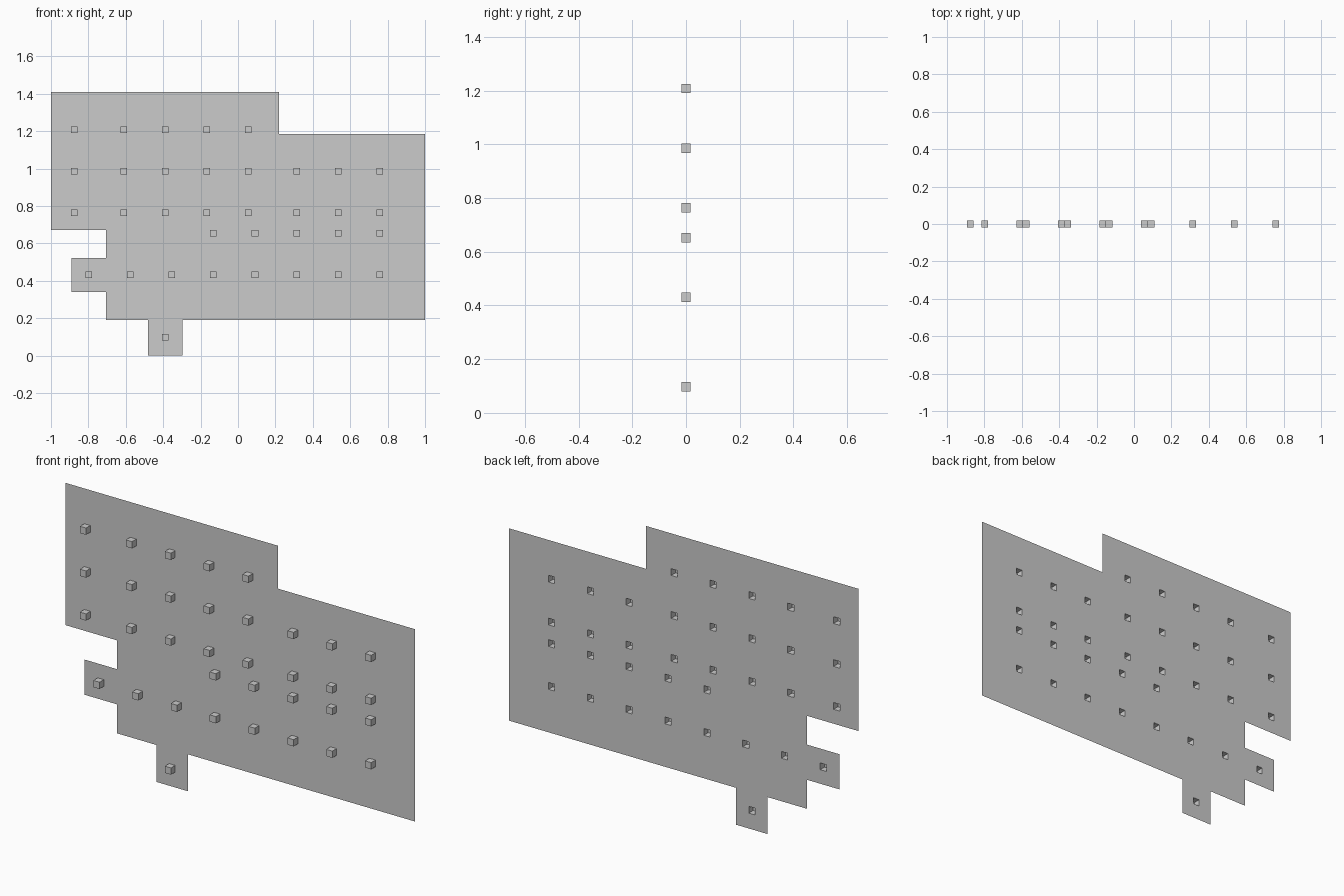
import bpy, bmesh

if "Cube" in bpy.data.objects:
    bpy.data.objects.remove(bpy.data.objects["Cube"])

D = 0.0175  # half size of a stud, also the sheet's y position

# Panel made of overlapping rectangles (x0, x1, z0, z1)
rects = [(-1, 0.218, 0.672, 1.408), (-0.705, 1, 0.191, 1.186),
         (-0.891, -0.705, 0.341, 0.523), (-0.48, -0.298, 0, 0.191)]

# Stud centres, row by row
left = [-0.875, -0.612, -0.389, -0.167, 0.055]
right = [0.313, 0.535, 0.757]
low = [-0.798, -0.576, -0.354, -0.132, 0.091]
rows = {1.208: left, 0.986: left + right, 0.764: left + right,
        0.653: low[3:] + right, 0.431: low + right, 0.097: [-0.389]}
studs = [(x, z) for z, xs in rows.items() for x in xs]

# Grid lines through every panel and stud edge
xs = sorted({v for r in rects for v in r[:2]} | {round(x + s, 4) for x, _ in studs for s in (-D, D)})
zs = sorted({v for r in rects for v in r[2:]} | {round(z + s, 4) for _, z in studs for s in (-D, D)})

bm = bmesh.new()
verts = {}


def vert(x, y, z):
    key = (x, y, z)
    if key not in verts:
        verts[key] = bm.verts.new(key)
    return verts[key]


for x0, x1 in zip(xs, xs[1:]):
    for z0, z1 in zip(zs, zs[1:]):
        cx, cz = (x0 + x1) / 2, (z0 + z1) / 2
        if not any(a < cx < b and c < cz < d for a, b, c, d in rects):
            continue
        # Leave an opening in the sheet behind each stud
        if any(abs(cx - x) < D and abs(cz - z) < D for x, z in studs):
            continue
        bm.faces.new([vert(x0, D, z0), vert(x1, D, z0), vert(x1, D, z1), vert(x0, D, z1)])

# Studs: hollow boxes pushed out to the front, open at the back
for x, z in studs:
    ring = [(round(x + i * D, 4), round(z + j * D, 4)) for i, j in ((-1, -1), (1, -1), (1, 1), (-1, 1))]
    back = [vert(a, D, b) for a, b in ring]
    front = [vert(a, -D, b) for a, b in ring]
    bm.faces.new(front)
    for i in range(4):
        k = (i + 1) % 4
        bm.faces.new([front[k], front[i], back[i], back[k]])

# Merge the coplanar grid cells
bmesh.ops.dissolve_limit(bm, angle_limit=0.01, verts=bm.verts[:], edges=bm.edges[:])
mesh = bpy.data.meshes.new("studded_panel")
bm.to_mesh(mesh)
bm.free()
bpy.context.collection.objects.link(bpy.data.objects.new("studded_panel", mesh))
